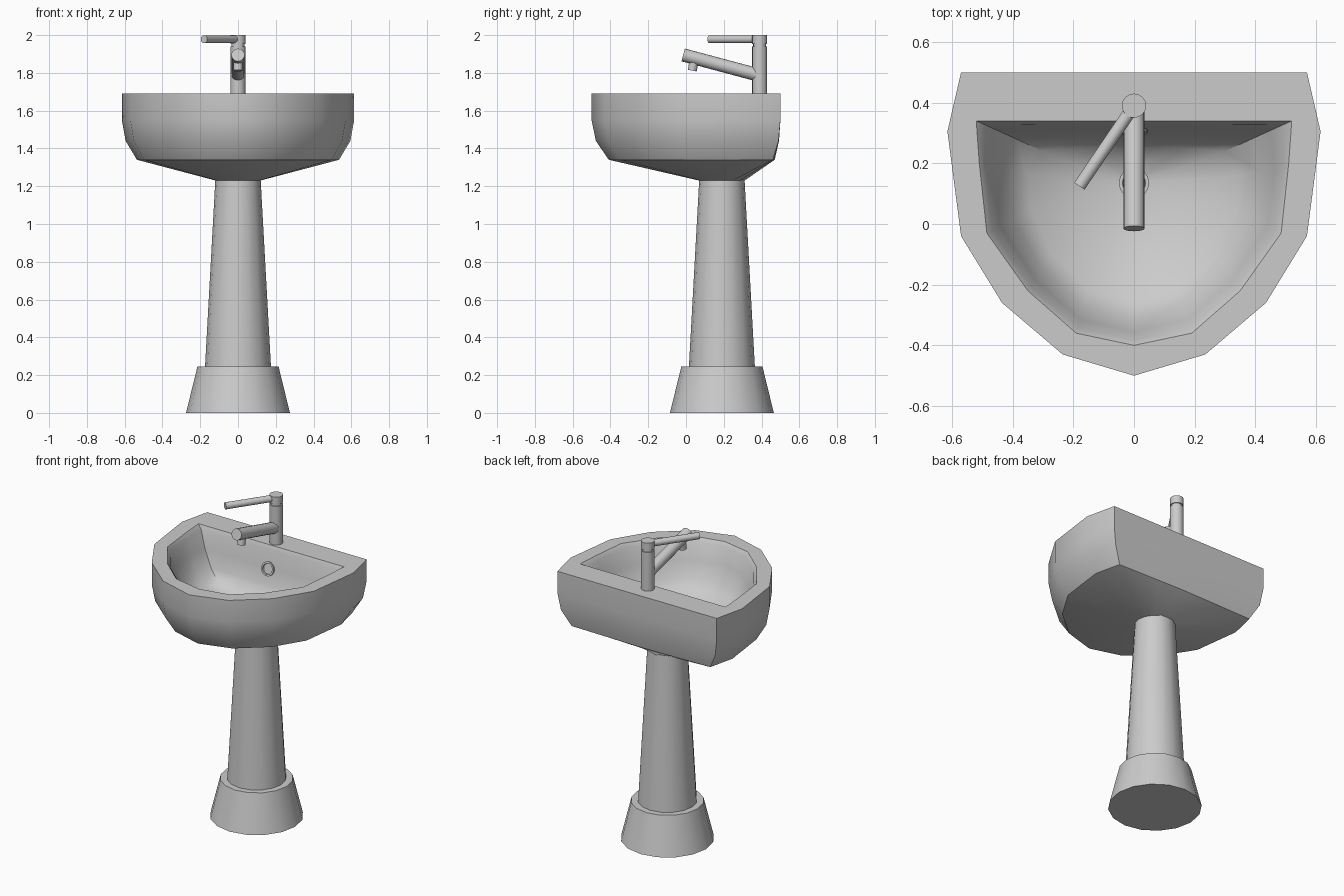
import bpy, bmesh, math
from mathutils import Vector

if "Cube" in bpy.data.objects:
    bpy.data.objects.remove(bpy.data.objects["Cube"])


def finish(name, bm, angle=40):
    bmesh.ops.recalc_face_normals(bm, faces=bm.faces)
    me = bpy.data.meshes.new(name)
    bm.to_mesh(me)
    bm.free()
    me.shade_smooth()
    me.set_sharp_from_angle(angle=math.radians(angle))
    ob = bpy.data.objects.new(name, me)
    bpy.context.collection.objects.link(ob)
    return ob


def loft(name, rings, angle=40):
    """Bridge a list of equal-length point loops and cap both ends."""
    bm = bmesh.new()
    loops = [[bm.verts.new(p) for p in r] for r in rings]
    n = len(loops[0])
    for a, b in zip(loops, loops[1:]):
        for i in range(n):
            j = (i + 1) % n
            bm.faces.new((a[i], a[j], b[j], b[i]))
    bm.faces.new(loops[0])
    bm.faces.new(loops[-1][::-1])
    return finish(name, bm, angle)


def turned(name, start, direction, profile, sides=16):
    """Lathe a closed (radius, distance) profile along a direction."""
    q = Vector((0, 0, 1)).rotation_difference(Vector(direction).normalized())
    o = Vector(start)
    rings = []
    for r, h in profile:
        rings.append([o + q @ Vector((r * math.cos(a), r * math.sin(a), h))
                      for a in (2 * math.pi * i / sides for i in range(sides))])
    return loft(name, rings)


def rod(name, a, b, r, sides=16):
    d = Vector(b) - Vector(a)
    return turned(name, a, d, [(r, 0), (r, d.length)], sides)


def mirrored(half):
    return half + [(-x, y) for x, y in half[-2:0:-1]]


def circle_like(outline, cy, r):
    out = []
    for x, y in outline:
        d = Vector((x, y - cy)).normalized() * r
        out.append((d.x, d.y + cy))
    return out


def blend(a, b, t, z):
    return [(p[0] + (q[0] - p[0]) * t, p[1] + (q[1] - p[1]) * t, z) for p, q in zip(a, b)]


# Basin: outer shell from the pedestal up, over the rim, down into the bowl
outer = mirrored([(0, -.5), (.235, -.43), (.435, -.26), (.57, -.04),
                  (.615, .305), (.57, .5), (.25, .5), (0, .5)])
rim = mirrored([(0, -.4), (.19, -.36), (.35, -.22), (.485, -.03),
                (.51, .2), (.52, .34), (.25, .34), (0, .34)])
floor = mirrored([(0, -.25), (.15, -.21), (.27, -.1), (.34, .05),
                  (.35, .16), (.3, .24), (.15, .25), (0, .25)])
foot = circle_like(outer, .19, .12)
drain_loop = circle_like(floor, .135, .05)
rings = [blend(outer, foot, t, z) for t, z in
         ((1, 1.23), (.16, 1.34), (.04, 1.44), (0, 1.55), (0, 1.69))]
rings += [blend(rim, floor, t, z) for t, z in
          ((0, 1.69), (.12, 1.665), (.3, 1.56), (.6, 1.46), (1, 1.39))]
rings.append(blend(drain_loop, drain_loop, 0, 1.345))
loft("basin", rings, 42)

# Pedestal column and flared base
turned("pedestal_base", (0, .19, 0), (0, 0, 1), [(.275, 0), (.215, .245)])
turned("pedestal_column", (0, .19, .2), (0, 0, 1), [(.177, 0), (.12, 1.035)])

# Drain and overflow rings
ring_profile = [(.05, -.02), (.05, .008), (.038, .008), (.036, -.002)]
turned("drain_ring", (0, .135, 1.347), (0, 0, 1), ring_profile)
turned("overflow_ring", (0, .307, 1.55), (0, -1, .25), [(r * .88, h) for r, h in ring_profile])

# Tap: body with a narrow neck under the cap
turned("tap_body", (0, .39, 1.68), (0, 0, 1),
       [(.04, 0), (.04, .26), (.034, .26), (.034, .272), (.04, .272), (.04, .32)])

# Tap spout, outlet and lever
rod("tap_spout", (0, .39, 1.787), (0, -.015, 1.895), .035)
rod("tap_outlet", (0, .046, 1.88), (0, .033, 1.812), .024)
rod("tap_lever", (0, .39, 1.978), (-.18, .125, 1.978), .021)
